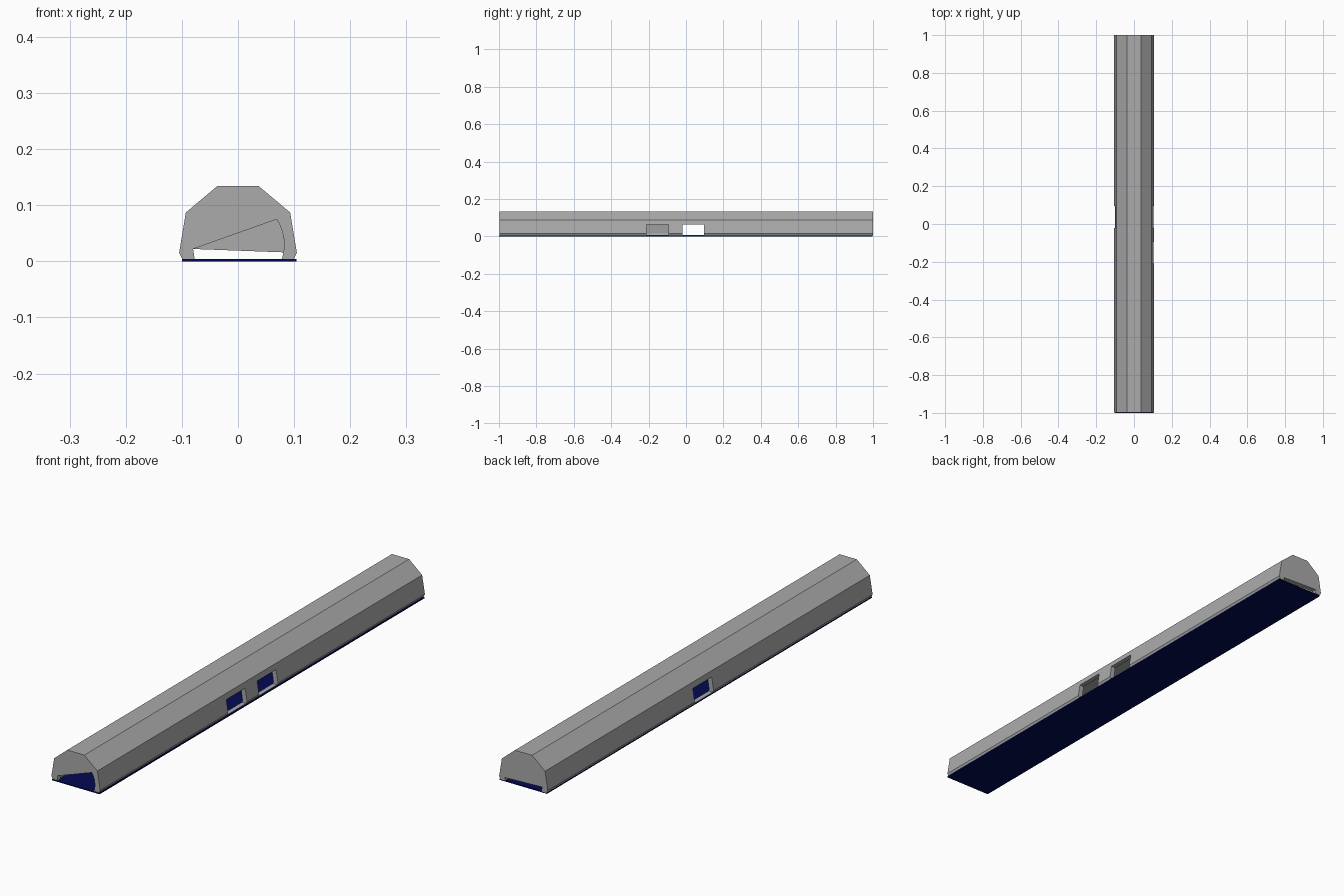
import bpy, bmesh, math

if "Cube" in bpy.data.objects:
    bpy.data.objects.remove(bpy.data.objects["Cube"])


def prism(name, profile, y0, y1):
    """Extrude an x-z profile from y0 to y1."""
    bm = bmesh.new()
    face = bm.faces.new([bm.verts.new((x, y0, z)) for x, z in profile])
    ext = bmesh.ops.extrude_face_region(bm, geom=[face])
    verts = [v for v in ext["geom"] if isinstance(v, bmesh.types.BMVert)]
    bmesh.ops.translate(bm, verts=verts, vec=(0, y1 - y0, 0))
    bmesh.ops.recalc_face_normals(bm, faces=bm.faces)
    mesh = bpy.data.meshes.new(name)
    bm.to_mesh(mesh)
    bm.free()
    obj = bpy.data.objects.new(name, mesh)
    bpy.context.collection.objects.link(obj)
    return obj


def paint(obj, name, color):
    mat = bpy.data.materials.new(name)
    mat.diffuse_color = color
    mat.use_nodes = True
    mat.node_tree.nodes["Principled BSDF"].inputs["Base Color"].default_value = mat.diffuse_color
    obj.data.materials.append(mat)


def rect(x0, x1, z0, z1):
    return [(x0, z0), (x1, z0), (x1, z1), (x0, z1)]


def mirrored(half):
    return half + [(-x, z) for x, z in reversed(half)]


def cut(target, cutter):
    cutter.hide_render = True
    mod = target.modifiers.new(cutter.name, 'BOOLEAN')
    mod.operation = 'DIFFERENCE'
    mod.solver = 'EXACT'
    mod.object = cutter
    bpy.context.view_layer.objects.active = target
    bpy.ops.object.modifier_apply(modifier=mod.name)
    bpy.data.objects.remove(cutter)


# Hollow faceted cover
shell = prism("tunnel_cover", mirrored(
    [(0.099, 0.004), (0.105, 0.015), (0.093, 0.087), (0.037, 0.134)]), -0.998, 1)
paint(shell, "mid_grey", (0.405, 0.405, 0.405, 1))
cut(shell, prism("cavity", mirrored(
    [(0.079, -0.01), (0.085, 0.016), (0.076, 0.078), (0.03, 0.115)]), -0.98, 0.98))

# End openings: tall curved wedge in front, low slot at the back
slot = [(-0.08, 0.022), (-0.075, -0.01), (0.075, -0.01), (0.081, 0.016)]
angles = [math.radians(-10 + 43 * i / 10) for i in range(1, 11)]
arc = [(0.0822 * math.cos(a), 0.03 + 0.0822 * math.sin(a)) for a in angles]
cut(shell, prism("front_opening", slot + arc, -1.1, -0.95))
cut(shell, prism("back_opening", slot, 0.95, 1.1))

# Side windows: two on the right, one on the left
for side, y in ((1, -0.21), (1, -0.02), (-1, -0.02)):
    xs = sorted((side * 0.06, side * 0.2))
    cut(shell, prism("side_window", rect(*xs, 0.007, 0.065), y, y + 0.116))

# Dark blue base plate
base = prism("base_plate", rect(-0.1, 0.104, 0, 0.0045), -1, 0.998)
paint(base, "dark_blue", (0.001, 0.003, 0.085, 1))
